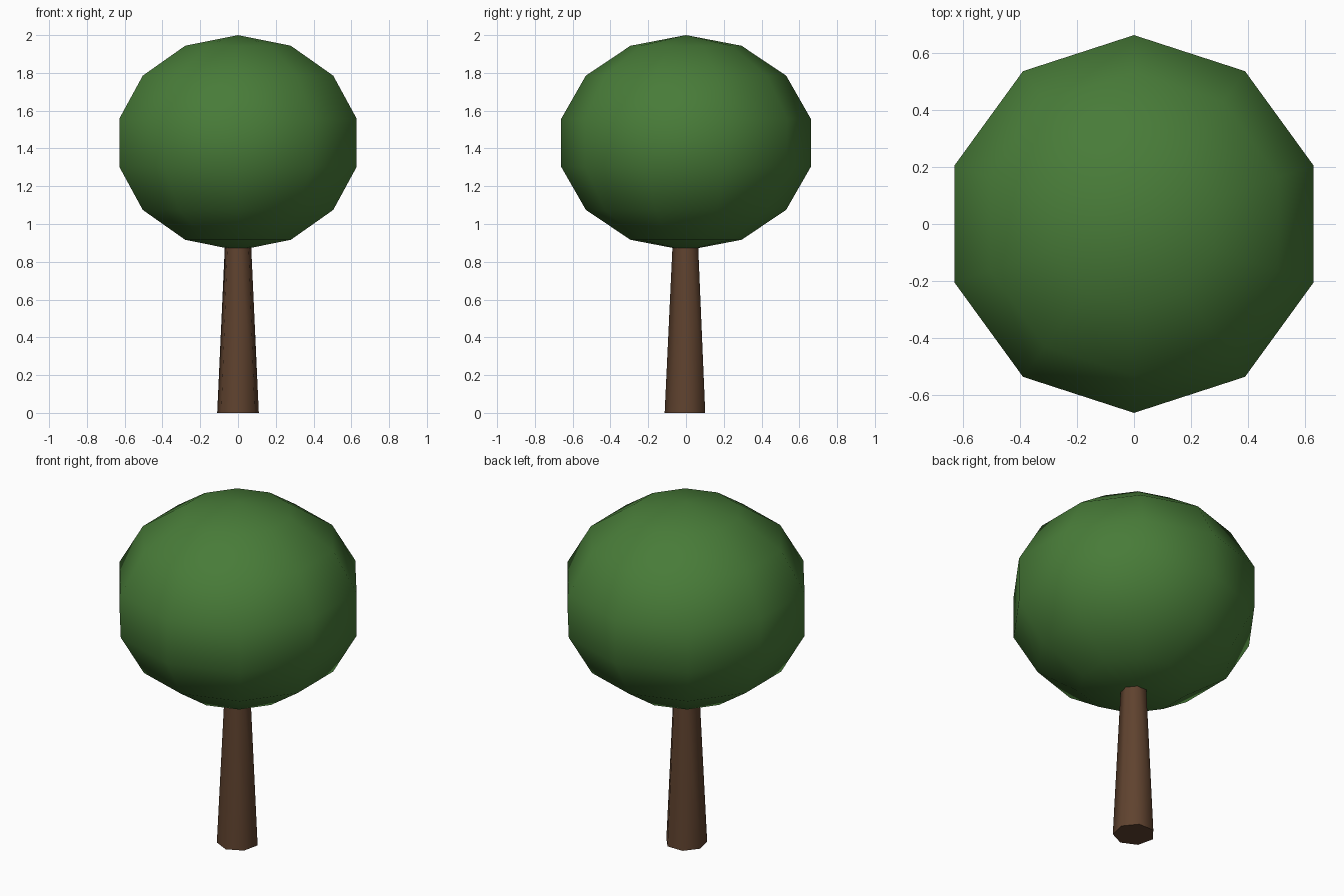
import bpy
import math

cube = bpy.data.objects.get("Cube")
if cube:
    bpy.data.objects.remove(cube, do_unlink=True)


def make_material(name, rgb):
    mat = bpy.data.materials.new(name)
    mat.use_nodes = True
    color = (*rgb, 1.0)
    mat.diffuse_color = color
    mat.node_tree.nodes["Principled BSDF"].inputs["Base Color"].default_value = color
    return mat


def finish(name, mat):
    """Name the active object, colour it and smooth its sides."""
    obj = bpy.context.object
    obj.name = name
    obj.data.materials.append(mat)
    bpy.ops.object.transform_apply(location=False, rotation=True, scale=True)
    bpy.ops.object.shade_smooth_by_angle(angle=math.radians(60))
    return obj


leaf_green = make_material("leaf green", (0.065, 0.20, 0.04))
bark_brown = make_material("bark brown", (0.115, 0.055, 0.028))

# Trunk: tapered seven-sided column with one corner towards the front
TRUNK_TOP = 1.0
bpy.ops.mesh.primitive_cone_add(
    vertices=7, radius1=0.113, radius2=0.066, depth=TRUNK_TOP,
    location=(0, 0, TRUNK_TOP / 2), rotation=(0, 0, math.pi))
finish("trunk", bark_brown)

# Crown: slightly flattened low-poly ball
bpy.ops.mesh.primitive_uv_sphere_add(
    segments=10, ring_count=7, radius=1, location=(0, 0, 1.43))
crown = bpy.context.object
crown.scale = (0.678, 0.678, 0.57)
# Turn a corner to the front if the ball starts with one at the side
if max(v.co.x for v in crown.data.vertices) > max(v.co.y for v in crown.data.vertices):
    crown.rotation_euler.z = math.pi / 2
finish("crown", leaf_green)
